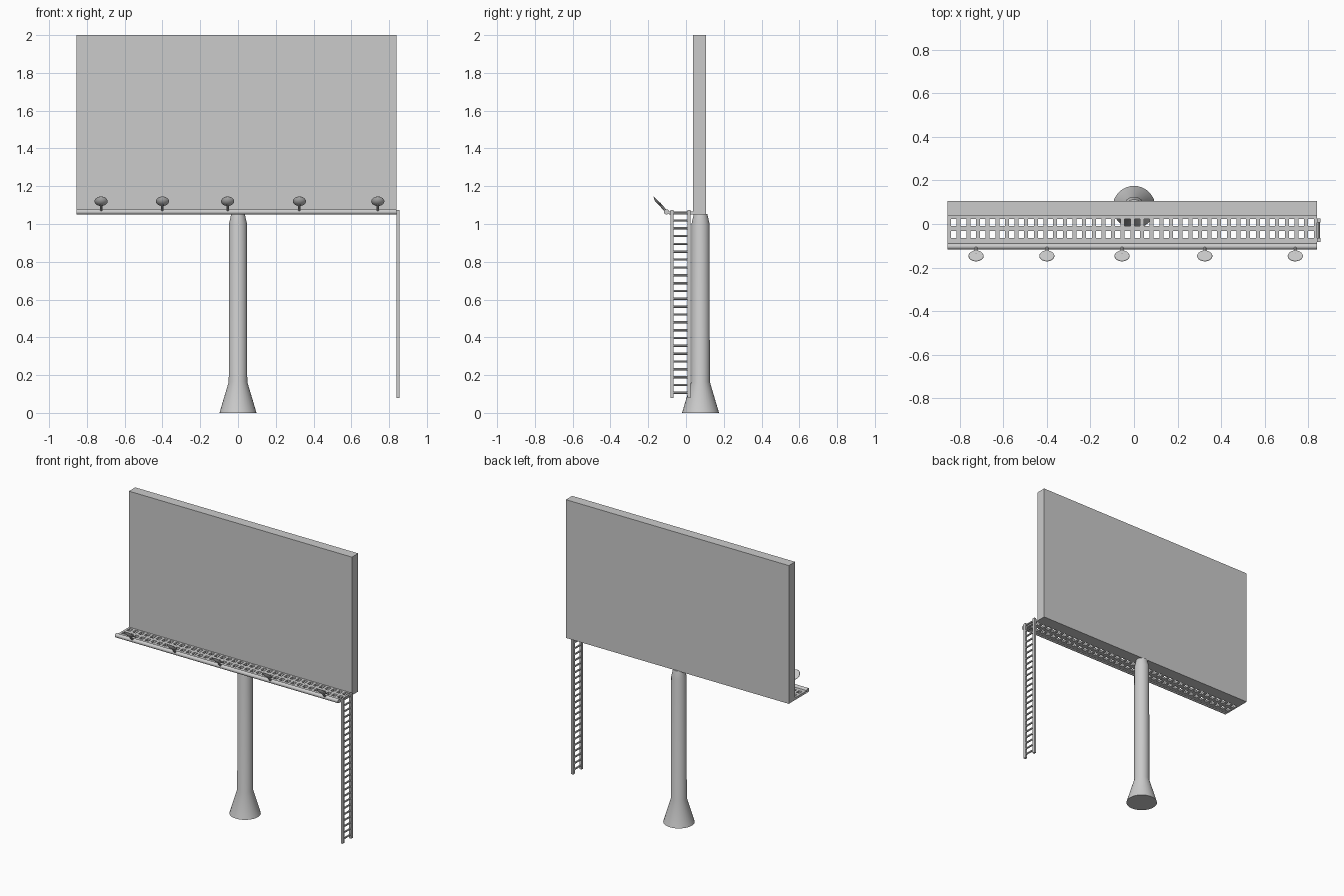
import bpy, bmesh, math
from mathutils import Vector, Matrix

if "Cube" in bpy.data.objects:
    bpy.data.objects.remove(bpy.data.objects["Cube"])

X0, X1 = -0.855, 0.84      # left and right ends of sign and walkway
POLE_Y = 0.077


def finish(name, bm, smooth=False):
    bmesh.ops.recalc_face_normals(bm, faces=bm.faces[:])
    me = bpy.data.meshes.new(name)
    bm.to_mesh(me)
    bm.free()
    ob = bpy.data.objects.new(name, me)
    bpy.context.collection.objects.link(ob)
    if smooth:
        bpy.ops.object.select_all(action='DESELECT')
        ob.select_set(True)
        bpy.context.view_layer.objects.active = ob
        bpy.ops.object.shade_smooth_by_angle(angle=math.radians(35))
    return ob


def add_box(bm, lo, hi):
    lo, hi = Vector(lo), Vector(hi)
    m = Matrix.Translation((lo + hi) / 2) @ Matrix.Diagonal((*(hi - lo), 1))
    bmesh.ops.create_cube(bm, size=1, matrix=m)


def add_rod(bm, a, b, r, seg=12):
    a, b = Vector(a), Vector(b)
    rot = (b - a).to_track_quat('Z', 'Y').to_matrix().to_4x4()
    bmesh.ops.create_cone(bm, cap_ends=True, segments=seg, radius1=r, radius2=r,
                          depth=(b - a).length, matrix=Matrix.Translation((a + b) / 2) @ rot)


def add_lathe(bm, profile, matrix, seg=32):
    rings = [[bm.verts.new(matrix @ Vector((r * math.cos(2 * math.pi * i / seg),
                                            r * math.sin(2 * math.pi * i / seg), z)))
              for i in range(seg)] for r, z in profile]
    for p, q in zip(rings, rings[1:]):
        for i in range(seg):
            j = (i + 1) % seg
            bm.faces.new((p[i], p[j], q[j], q[i]))
    bm.faces.new(rings[0][::-1])
    bm.faces.new(rings[-1])


# Sign panel
bm = bmesh.new()
add_box(bm, (X0, 0.037, 1.05), (X1, 0.105, 2.0))
finish("sign_panel", bm)

# Pole with flared foot and tapered neck
bm = bmesh.new()
add_lathe(bm, [(0.098, 0), (0.049, 0.165), (0.048, 1.0), (0.036, 1.052)],
          Matrix.Translation((0, POLE_Y, 0)))
finish("pole", bm, True)

# Walkway grating: sheet with two rows of square holes, given thickness
bm = bmesh.new()
n, pitch, hole = 38, 0.0443, 0.026
xs = [X0]
for i in range(n):
    c = -0.827 + i * pitch
    xs += [c - hole / 2, c + hole / 2]
xs.append(X1)
ys = [-0.09, -0.064, -0.033, -0.010, 0.024, 0.037]
grid = [[bm.verts.new((x, y, 1.066)) for y in ys] for x in xs]
for i in range(len(xs) - 1):
    for j in range(len(ys) - 1):
        if i % 2 and j % 2:
            continue
        bm.faces.new((grid[i][j], grid[i + 1][j], grid[i + 1][j + 1], grid[i][j + 1]))
walk = finish("walkway_grating", bm)
mod = walk.modifiers.new("thickness", 'SOLIDIFY')
mod.thickness = 0.016
mod.offset = -1

# Front pipe carrying the lamps
bm = bmesh.new()
add_rod(bm, (X0, -0.103, 1.064), (X1, -0.103, 1.064), 0.014, 16)
finish("lamp_pipe", bm, True)

# Lamps: shallow dish tilted toward the sign, on a short stem
for k, x in enumerate((-0.725, -0.4, -0.055, 0.325, 0.74)):
    bm = bmesh.new()
    m = Matrix.Translation((x, -0.147, 1.12)) @ Matrix.Rotation(math.radians(-45), 4, 'X')
    add_lathe(bm, [(0.008, -0.012), (0.022, -0.008), (0.035, 0.0), (0.034, 0.002)], m, 20)
    add_rod(bm, (x, -0.106, 1.068), (x, -0.143, 1.110), 0.007, 10)
    finish(f"lamp_{k + 1}", bm, True)

# Ladder
bm = bmesh.new()
for y in (-0.074, 0.016):
    add_box(bm, (0.84, y - 0.009, 0.08), (0.855, y + 0.009, 1.075))
for i in range(24):
    z = 0.106 + i * 0.0415
    add_rod(bm, (0.8475, -0.068, z), (0.8475, 0.010, z), 0.006, 8)
finish("ladder", bm)
